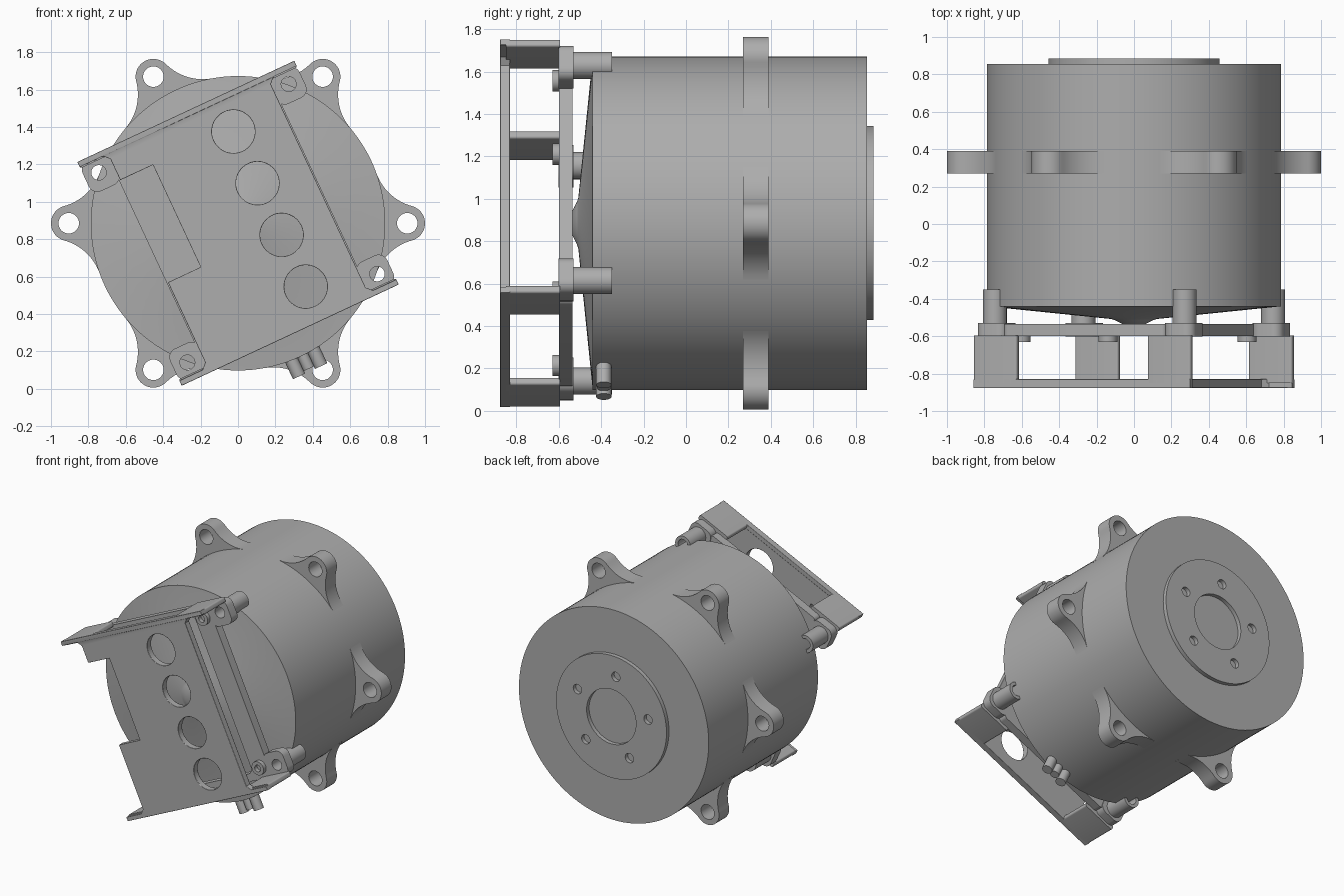
import bpy, bmesh
from math import sin, cos, pi, radians, hypot, atan2, sqrt
from mathutils import Vector, Matrix

cube = bpy.data.objects.get("Cube")
if cube:
    bpy.data.objects.remove(cube, do_unlink=True)

AXIS_Z = 0.885      # height of the drum axis
DRUM_R = 0.787
TILT = radians(25)  # bracket is turned about the drum axis

grey = bpy.data.materials.new("cast_grey")
grey.use_nodes = True
colour = (0.42, 0.42, 0.42, 1)
grey.diffuse_color = colour
grey.node_tree.nodes["Principled BSDF"].inputs["Base Color"].default_value = colour


def finish(obj, name, bevel=0):
    """Name, weld, colour and shade a mesh object."""
    obj.name = name
    bm = bmesh.new()
    bm.from_mesh(obj.data)
    bmesh.ops.remove_doubles(bm, verts=bm.verts, dist=1e-5)
    bmesh.ops.recalc_face_normals(bm, faces=bm.faces)
    bm.to_mesh(obj.data)
    bm.free()
    obj.data.materials.clear()
    obj.data.materials.append(grey)
    bpy.ops.object.select_all(action='DESELECT')
    obj.select_set(True)
    bpy.context.view_layer.objects.active = obj
    bpy.ops.object.shade_smooth_by_angle(angle=radians(35))
    if bevel:
        mod = obj.modifiers.new("edge_round", 'BEVEL')
        mod.width, mod.segments = bevel, 2
        mod.limit_method, mod.angle_limit = 'ANGLE', radians(50)
    return obj


def arc(cx, cy, r, a0, a1, n):
    return [(cx + r * cos(a0 + (a1 - a0) * i / n),
             cy + r * sin(a0 + (a1 - a0) * i / n)) for i in range(n + 1)]


def circle(cx, cy, r, n=40):
    return arc(cx, cy, r, 0, 2 * pi, n)[:-1]


def rounded(u0, u1, v0, v1, r):
    pts = []
    for k, (u, v) in enumerate([(u1 - r, v1 - r), (u0 + r, v1 - r),
                                (u0 + r, v0 + r), (u1 - r, v0 + r)]):
        pts += arc(u, v, r, k * pi / 2, (k + 1) * pi / 2, 6)
    return pts


def prism(name, outlines, y0, y1, turn=TILT, bevel=0):
    """Extrude outlines (outer first, then holes) along the drum axis."""
    cu = bpy.data.curves.new(name, 'CURVE')
    cu.dimensions, cu.fill_mode = '2D', 'BOTH'
    cu.extrude = (y1 - y0) / 2
    for pts in outlines:
        sp = cu.splines.new('POLY')
        sp.points.add(len(pts) - 1)
        for p, (x, y) in zip(sp.points, pts):
            p.co = (x, y, 0, 1)
        sp.use_cyclic_u = True
    obj = bpy.data.objects.new(name, cu)
    bpy.context.collection.objects.link(obj)
    obj.location = (0, (y0 + y1) / 2, AXIS_Z)
    obj.rotation_euler = (pi / 2, -turn, 0)
    bpy.ops.object.select_all(action='DESELECT')
    obj.select_set(True)
    bpy.context.view_layer.objects.active = obj
    bpy.ops.object.convert(target='MESH')
    return finish(bpy.context.view_layer.objects.active, name, bevel)


def lathe(name, profile, steps=128):
    """Spin (radius, y) points about the drum axis."""
    bm = bmesh.new()
    vs = [bm.verts.new((r, y, 0)) for r, y in profile]
    es = [bm.edges.new(e) for e in zip(vs, vs[1:])]
    bmesh.ops.spin(bm, geom=vs + es, cent=(0, 0, 0), axis=(0, 1, 0),
                   angle=2 * pi, steps=steps)
    me = bpy.data.meshes.new(name)
    bm.to_mesh(me)
    bm.free()
    obj = bpy.data.objects.new(name, me)
    bpy.context.collection.objects.link(obj)
    obj.location.z = AXIS_Z
    return finish(obj, name)


# Drum with a shallow conical front and a small centre boss
lathe("drum", [(0, -0.535), (0.06, -0.535), (0.1, -0.515), (0.12, -0.508),
               (DRUM_R, -0.44), (DRUM_R, 0.855), (0, 0.855)])

# Rear flange with bore and bolt holes
bolts = [circle(0.31 * cos(a), 0.31 * sin(a), 0.035, 24)
         for a in (radians(97 + 72 * i) for i in range(5))]
prism("rear_flange", [circle(0, 0, 0.458, 96), circle(0, 0, 0.205, 64)] + bolts,
      0.85, 0.885, turn=0)

# Mounting ears, blended into the drum with concave fillets
TIP, TIP_R, FIL = 0.905, 0.095, 0.28
fx = ((DRUM_R + FIL) ** 2 - (TIP_R + FIL) ** 2 + TIP ** 2) / (2 * TIP)
fy = sqrt((DRUM_R + FIL) ** 2 - fx ** 2)
tip_a = atan2(fy, fx - TIP)
to_drum, to_tip = atan2(-fy, -fx), atan2(-fy, TIP - fx)
side = arc(fx, fy, FIL, to_drum, to_tip, 14)
ear = ([(0.66, 0.2)] + side + arc(TIP, 0, TIP_R, tip_a, -tip_a, 20)[1:-1]
       + [(x, -y) for x, y in reversed(side)] + [(0.66, -0.2)])
for i in range(6):
    prism(f"mounting_ear_{i + 1}", [ear, circle(TIP, 0, 0.055, 32)],
          0.27, 0.39, turn=i * pi / 3)

# Bracket front plate: a side notch and a row of four holes
HALF, END, WEB = 0.64, 0.66, 0.473
corner = [(WEB, 0.6), (WEB + 0.03, 0.63), (HALF, 0.63), (HALF, END)]
right = [(u, -v) for u, v in reversed(corner)] + corner
left = [(-u, v) for u, v in reversed(corner)]
notch = [(-WEB, 0.475), (-0.28, 0.475), (-0.28, -0.128), (-WEB, -0.128)]
plate = right + left + notch + [(u, -v) for u, v in reversed(left)]
holes = [circle(0.185, v, 0.115, 48) for v in (0.455, 0.15, -0.155, -0.46)]
prism("bracket_plate", [plate] + holes, -0.877, -0.83, bevel=0.012)

# Rear frame of the bracket with a large opening
prism("bracket_frame", [rounded(-0.48, 0.48, -0.635, 0.635, 0.03),
                        rounded(-0.28, 0.33, -0.58, 0.58, 0.04)], -0.6, -0.535)

for su in (-1, 1):
    for sv in (-1, 1):
        tag = ("left" if su > 0 else "right") + ("_upper" if sv > 0 else "_lower")
        # Leg joining the plate to the frame
        us, vs = sorted((su * 0.385, su * HALF)), sorted((sv * 0.622, sv * END))
        prism("bracket_leg_" + tag, [rounded(*us, *vs, 0.012)], -0.85, -0.595)
        # Corner pad with a through hole, and its hollow post
        us, vs = sorted((su * 0.465, su * HALF)), sorted((sv * 0.465, sv * 0.642))
        bore = circle(su * 0.56, sv * 0.56, 0.04, 32)
        prism("corner_pad_" + tag, [rounded(*us, *vs, 0.05), bore], -0.602, -0.53)
        prism("post_" + tag, [circle(su * 0.56, sv * 0.56, 0.064), bore],
              -0.535, -0.35)
        # Ring-headed fastener behind the plate
        prism("fastener_" + tag, [circle(su * 0.41, sv * 0.55, 0.05, 32),
                                  circle(su * 0.41, sv * 0.55, 0.025, 24)],
              -0.63, -0.59)

# Row of three connector pins below the drum
for i, (u, r, end) in enumerate([(-0.05, 0.036, 0.88), (0.015, 0.032, 0.865),
                                 (0.08, 0.036, 0.88)]):
    v = -(end + 0.7) / 2
    bpy.ops.mesh.primitive_cylinder_add(
        vertices=32, radius=r, depth=end - 0.7, rotation=(0, -TILT, 0),
        location=(u * cos(TILT) - v * sin(TILT), -0.388,
                  AXIS_Z + u * sin(TILT) + v * cos(TILT)))
    finish(bpy.context.object, f"connector_pin_{i + 1}")
